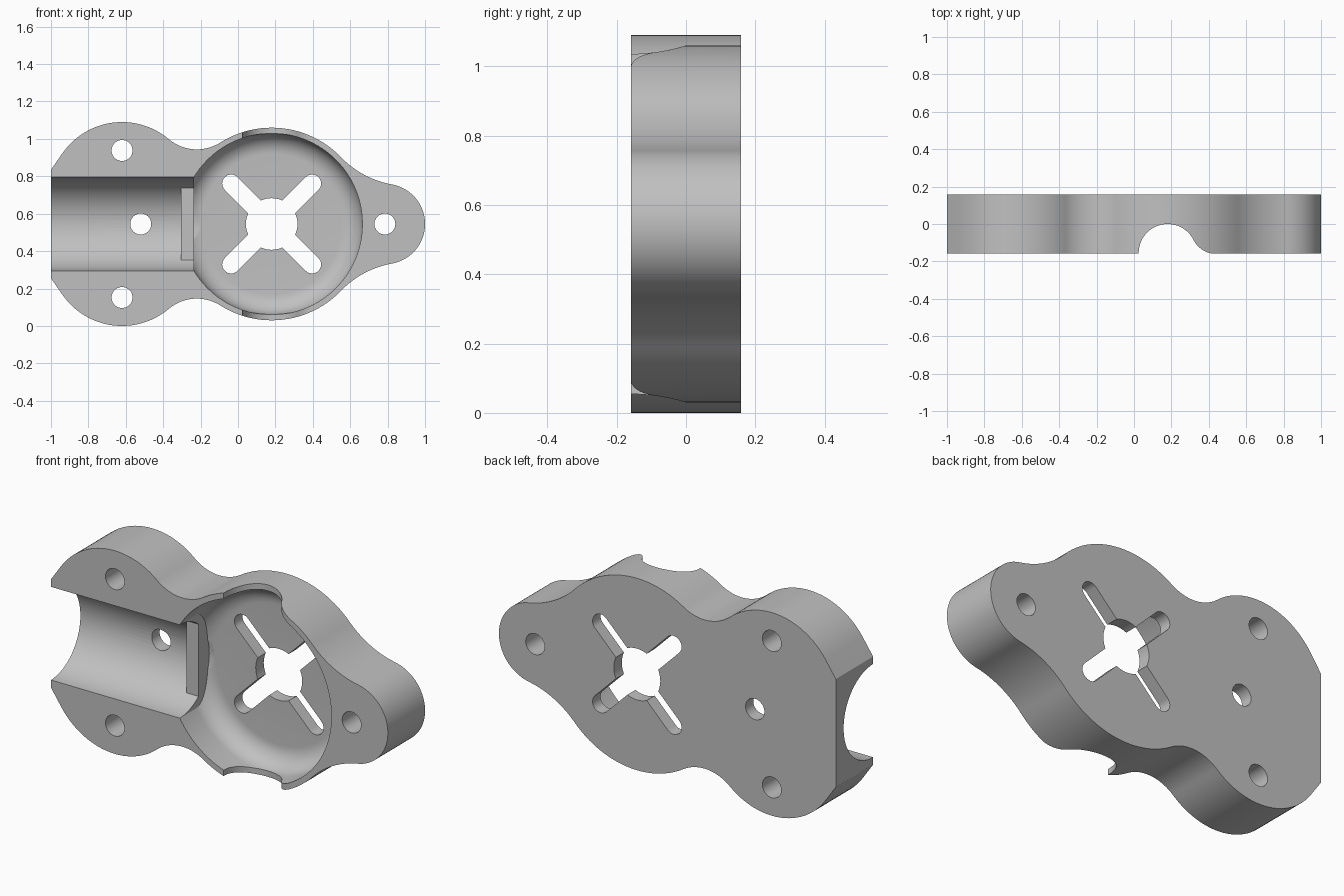
import bpy
import bmesh
from math import atan2, cos, sin, pi, radians
from mathutils import Vector

default = bpy.data.objects.get("Cube")
if default:
    bpy.data.objects.remove(default, do_unlink=True)

MID = 0.545      # height of the symmetry plane
HALF = 0.158     # half thickness
HUB = 0.18       # x of the round pocket
FLOOR = 0.09     # depth of the pocket floor
STEP_X = -0.235  # where channel meets pocket

grey = bpy.data.materials.new("light_grey")
grey.use_nodes = True
color = (0.53, 0.53, 0.53, 1)
grey.diffuse_color = color
grey.node_tree.nodes["Principled BSDF"].inputs["Base Color"].default_value = color


def make_object(name, bm):
    bmesh.ops.recalc_face_normals(bm, faces=bm.faces)
    mesh = bpy.data.meshes.new(name)
    bm.to_mesh(mesh)
    bm.free()
    obj = bpy.data.objects.new(name, mesh)
    mesh.materials.append(grey)
    bpy.context.collection.objects.link(obj)
    return obj


def prism(name, points, place, start, end):
    """Extrude 2D points; place(a, b, t) turns them into 3D."""
    bm = bmesh.new()
    face = bm.faces.new([bm.verts.new(place(a, b, start)) for a, b in points])
    shift = Vector(place(0, 0, end)) - Vector(place(0, 0, start))
    new = bmesh.ops.extrude_face_region(bm, geom=[face], use_keep_orig=True)["geom"]
    bmesh.ops.translate(bm, vec=shift, verts=[g for g in new if isinstance(g, bmesh.types.BMVert)])
    return make_object(name, bm)


def arc(cx, cy, r, a0, a1, n=24):
    return [(cx + r * cos(a0 + (a1 - a0) * i / n), cy + r * sin(a0 + (a1 - a0) * i / n))
            for i in range(n + 1)]


def circle(cx, cy, r, n=48):
    return arc(cx, cy, r, 0, 2 * pi, n)[:-1]


def along_y(a, b, t):
    return (a, t, MID + b)


def along_x(a, b, t):
    return (t, a, MID + b)


def along_z(a, b, t):
    return (a, b, t)


def combine(target, other, operation):
    mod = target.modifiers.new("combine", "BOOLEAN")
    mod.object = other
    mod.operation = operation
    mod.solver = "EXACT"
    bpy.context.view_layer.objects.active = target
    bpy.ops.object.modifier_apply(modifier=mod.name)
    bpy.data.objects.remove(other, do_unlink=True)


# Body outline: a chain of tangent arcs, alternately convex and concave
chain = [(0.785, 0, 0.215), (0.911, 0.704, 0.5), (HUB, 0, 0.515),
         (-0.22, 0.632, 0.233), (-0.62, 0.157, 0.388)]
upper = []
for i, (cx, cy, r) in enumerate(chain):
    def toward(j):
        return atan2(chain[j][1] - cy, chain[j][0] - cx) % (2 * pi)
    first = toward(i - 1) if i else 0
    last = toward(i + 1) if i < len(chain) - 1 else radians(145)
    upper += arc(cx, cy, r, first, last)[(1 if i else 0):]
upper.append((-1, 0.29))
outline = upper + [(x, -z) for x, z in reversed(upper[1:])]
body = prism("motor_mount_body", outline, along_y, -HALF, HALF)

# Round pocket with a filleted floor, cut flat on the channel side
R, FILLET = 0.485, 0.11
profile = [(0, FLOOR)] + arc(R - FILLET, FLOOR - FILLET, FILLET, pi / 2, 0, 10) + [(R, -0.3), (0, -0.3)]
bm = bmesh.new()
verts = [bm.verts.new((HUB + r, y, MID)) for r, y in profile]
edges = [bm.edges.new(pair) for pair in zip(verts, verts[1:])]
bmesh.ops.spin(bm, geom=verts + edges, cent=(HUB, 0, MID), axis=(0, 1, 0),
               angle=2 * pi, steps=96, use_duplicate=False)
bmesh.ops.remove_doubles(bm, verts=bm.verts, dist=0.0001)
bmesh.ops.bisect_plane(bm, geom=bm.verts[:] + bm.edges[:] + bm.faces[:],
                       plane_co=(STEP_X, 0, 0), plane_no=(-1, 0, 0), clear_outer=True)
bmesh.ops.holes_fill(bm, edges=[e for e in bm.edges if e.is_boundary], sides=0)
combine(body, make_object("pocket_cutter", bm), "DIFFERENCE")

# Half-round channel and the low step at its inner end
combine(body, prism("channel_cutter", circle(-HALF, 0, 0.25, 72), along_x, -1.2, STEP_X + 0.03), "DIFFERENCE")
step = [(0, -0.205), (0.13, -0.205), (0.13, 0.205), (0, 0.205)]
combine(body, prism("channel_step", step, along_x, -0.305, STEP_X), "UNION")

# Arched notch through both pocket walls
a = atan2(0.131, 0.26)
notch = (arc(HUB, -0.155, 0.155, pi, a) + arc(0.44, -0.024, 0.136, a + pi, 1.5 * pi)[1:]
         + [(0.44, -0.3), (0.025, -0.3)])
combine(body, prism("notch_cutter", notch, along_z, -0.2, 1.3), "DIFFERENCE")

# Screw holes and the central shaft hole
for x, z, r in [(-0.62, 0.393, 0.056), (-0.62, -0.393, 0.056), (-0.52, 0, 0.056),
                (0.785, 0, 0.056), (HUB, 0, 0.138)]:
    combine(body, prism("hole_cutter", circle(x, z, r), along_y, -0.4, 0.4), "DIFFERENCE")

# Four diagonal slots
for k in range(4):
    d = pi / 4 + k * pi / 2
    reach, width = 0.306, 0.048
    slot = arc(HUB + reach * cos(d), reach * sin(d), width, d - pi / 2, d + pi / 2, 16)
    slot += [(HUB + 0.06 * cos(d) + s * width * sin(d), 0.06 * sin(d) - s * width * cos(d)) for s in (-1, 1)]
    combine(body, prism("slot_cutter", slot, along_y, -0.4, 0.4), "DIFFERENCE")

# Smooth the curved walls, keep the rims crisp
for obj in bpy.context.selected_objects:
    obj.select_set(False)
body.select_set(True)
bpy.context.view_layer.objects.active = body
bpy.ops.object.shade_smooth_by_angle(angle=radians(30))
